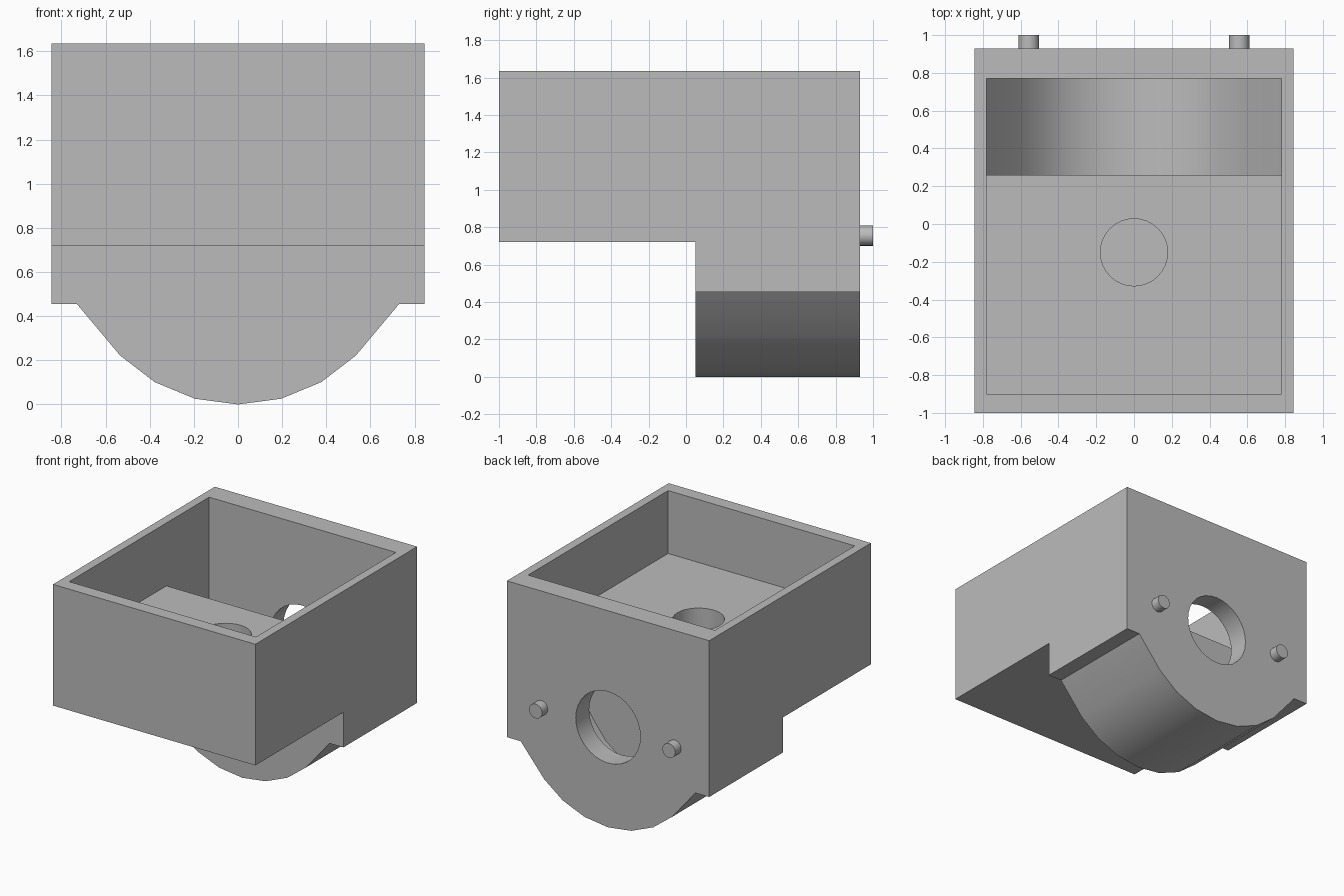
import bpy
import bmesh
import math
from mathutils import Matrix

default = bpy.data.objects.get("Cube")
if default:
    bpy.data.objects.remove(default, do_unlink=True)

grey = bpy.data.materials.new("plain_grey")
grey.use_nodes = True
grey.diffuse_color = (0.5, 0.5, 0.5, 1)
grey.node_tree.nodes["Principled BSDF"].inputs["Base Color"].default_value = (0.5, 0.5, 0.5, 1)

AXIS_Z = 0.755   # height shared by the curved belly, rear opening and pegs
TOP = 1.635


def add_object(name, bm):
    bmesh.ops.recalc_face_normals(bm, faces=bm.faces[:])
    mesh = bpy.data.meshes.new(name)
    bm.to_mesh(mesh)
    bm.free()
    mesh.materials.append(grey)
    obj = bpy.data.objects.new(name, mesh)
    bpy.context.collection.objects.link(obj)
    return obj


def prism(name, profile, y0, y1):
    """Extrude an (x, z) outline from y0 to y1."""
    bm = bmesh.new()
    face = bm.faces.new([bm.verts.new((x, y0, z)) for x, z in profile])
    new = bmesh.ops.extrude_face_region(bm, geom=[face])["geom"]
    moved = [v for v in new if isinstance(v, bmesh.types.BMVert)]
    bmesh.ops.translate(bm, verts=moved, vec=(0, y1 - y0, 0))
    return add_object(name, bm)


def block(name, half_x, y0, y1, z0, z1):
    outline = [(-half_x, z0), (half_x, z0), (half_x, z1), (-half_x, z1)]
    return prism(name, outline, y0, y1)


def cylinder(name, radius, length, centre, along_y, sides=32):
    bm = bmesh.new()
    turn = Matrix.Rotation(math.pi / 2, 4, "X") if along_y else Matrix.Identity(4)
    bmesh.ops.create_cone(bm, cap_ends=True, segments=sides, radius1=radius,
                          radius2=radius, depth=length,
                          matrix=Matrix.Translation(centre) @ turn)
    return add_object(name, bm)


def subtract(target, cutter):
    mod = target.modifiers.new("cut", "BOOLEAN")
    mod.operation = "DIFFERENCE"
    mod.solver = "EXACT"
    mod.object = cutter
    bpy.context.view_layer.objects.active = target
    bpy.ops.object.modifier_apply(modifier=mod.name)
    bpy.data.objects.remove(cutter, do_unlink=True)


def belly_profile(radius, max_deg, shoulder, top):
    """Round bottom in 15 degree steps, then shoulder points and flat top."""
    arc = [(radius * math.sin(math.radians(a)), AXIS_Z - radius * math.cos(math.radians(a)))
           for a in range(-max_deg, max_deg + 1, 15)]
    half_x = shoulder[-1][0]
    right = shoulder + [(half_x, top)]
    left = [(-x, z) for x, z in reversed(right)]
    return arc + right + left


# Housing: full-length outline with the front underside cut away
housing = prism("housing", belly_profile(AXIS_Z, 45, [(0.73, 0.455), (0.845, 0.455)], TOP), -1, 0.93)
subtract(housing, block("underside_cutter", 1, -1.2, 0.05, -0.2, 0.72))

# Open interior: shallow tray in front, deep rounded well behind
interior = prism("interior_cutter", belly_profile(0.69, 60, [(0.78, 0.7)], TOP + 0.2), -0.9, 0.77)
subtract(interior, block("tray_floor_cutter", 1, -1.2, 0.26, -0.2, 1.16))
subtract(housing, interior)

# Blind hole in the tray floor and round opening through the back wall
subtract(housing, cylinder("floor_hole_cutter", 0.178, 0.6, (0, -0.15, 1.09), False))
subtract(housing, cylinder("rear_opening_cutter", 0.27, 0.5, (0, 0.85, AXIS_Z), True))

# Locating pegs on the back
pegs = [cylinder(f"{side}_peg", 0.054, 0.1, (x, 0.95, AXIS_Z), True, 24)
        for side, x in (("left", 0.557), ("right", -0.557))]

# Smooth the curves, keep the edges sharp
bpy.ops.object.select_all(action="DESELECT")
for obj in [housing] + pegs:
    obj.select_set(True)
bpy.context.view_layer.objects.active = housing
bpy.ops.object.shade_smooth_by_angle(angle=math.radians(30))
